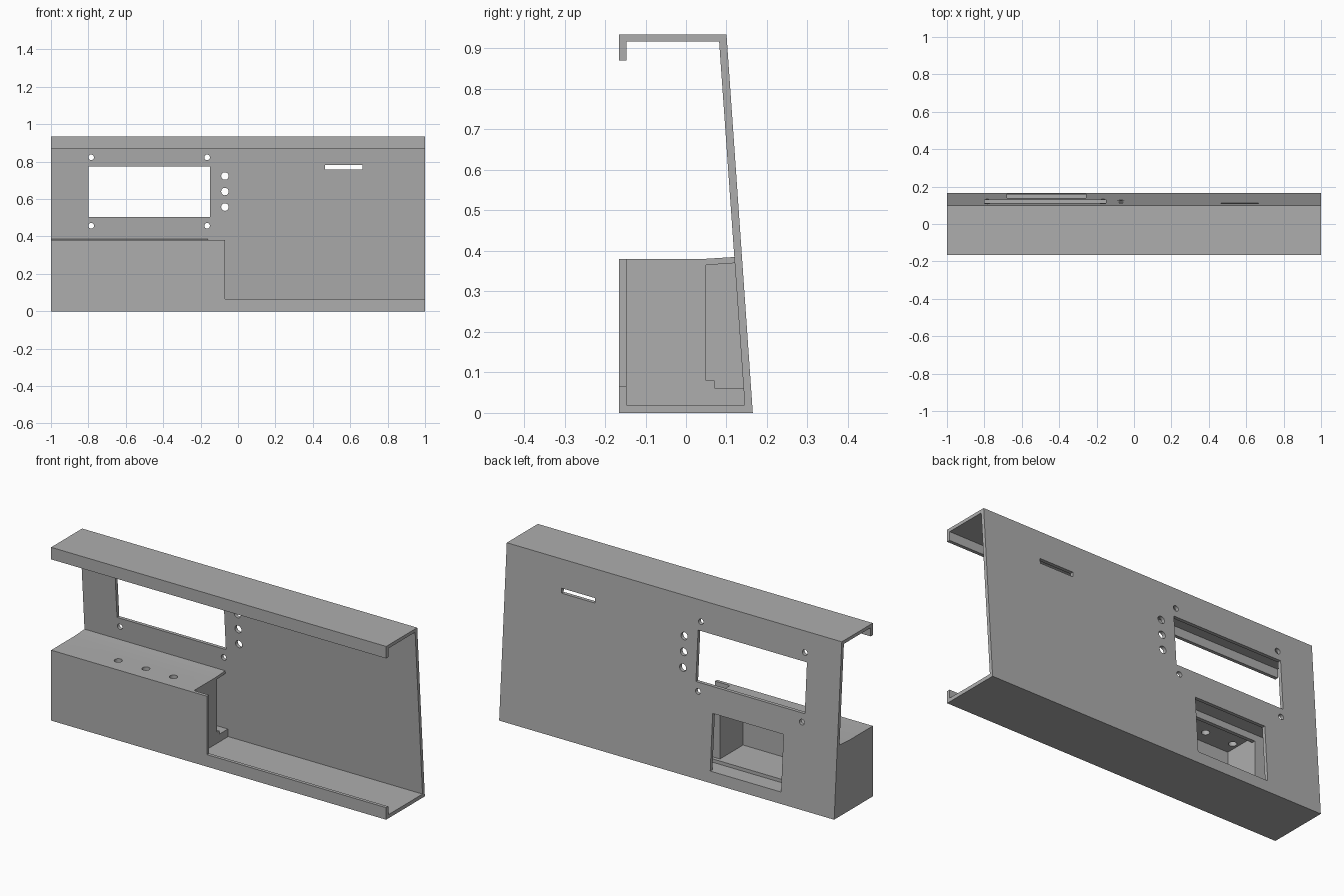
import bpy, bmesh, math
from mathutils import Matrix

cube = bpy.data.objects.get("Cube")
if cube:
    bpy.data.objects.remove(cube, do_unlink=True)

grey = bpy.data.materials.new("plain grey")
grey.use_nodes = True
grey.diffuse_color = (0.42, 0.42, 0.42, 1)
grey.node_tree.nodes["Principled BSDF"].inputs["Base Color"].default_value = (0.42, 0.42, 0.42, 1)


def finish(name, bm):
    bmesh.ops.recalc_face_normals(bm, faces=bm.faces)
    mesh = bpy.data.meshes.new(name)
    bm.to_mesh(mesh)
    bm.free()
    mesh.materials.append(grey)
    obj = bpy.data.objects.new(name, mesh)
    bpy.context.collection.objects.link(obj)
    return obj


def extrude(name, profile, x0, x1):
    """Extrude a (y, z) profile along x."""
    bm = bmesh.new()
    face = bm.faces.new([bm.verts.new((x0, y, z)) for y, z in profile])
    new = bmesh.ops.extrude_face_region(bm, geom=[face])["geom"]
    bmesh.ops.translate(bm, vec=(x1 - x0, 0, 0),
                        verts=[v for v in new if isinstance(v, bmesh.types.BMVert)])
    return finish(name, bm)


def block(name, x0, x1, y0, y1, z0, z1):
    return extrude(name, [(y0, z0), (y1, z0), (y1, z1), (y0, z1)], x0, x1)


def drill(name, centre, radius, depth, axis):
    bm = bmesh.new()
    turn = Matrix.Rotation(math.pi / 2, 4, 'X') if axis == 'Y' else Matrix()
    bmesh.ops.create_cone(bm, cap_ends=True, segments=24, radius1=radius,
                          radius2=radius, depth=depth,
                          matrix=Matrix.Translation(centre) @ turn)
    return finish(name, bm)


def combine(obj, other, operation):
    """Apply a boolean and remove the helper."""
    other.hide_render = True
    mod = obj.modifiers.new("boolean", 'BOOLEAN')
    mod.operation, mod.solver, mod.object = operation, 'EXACT', other
    bpy.context.view_layer.objects.active = obj
    bpy.ops.object.modifier_apply(modifier=mod.name)
    bpy.data.objects.remove(other, do_unlink=True)


def inner(z):
    """Depth of the leaning panel's front surface at a height."""
    return 0.145 - 0.0704 * (z - 0.02)


# Channel shell with leaning back panel and lips along the front
F, T = -0.165, -0.147
shell = extrude("channel_shell", [
    (F, 0), (0.165, 0), (0.1, 0.935), (F, 0.935), (F, 0.87), (T, 0.87),
    (T, 0.917), (inner(0.917), 0.917), (inner(0.02), 0.02),
    (T, 0.02), (T, 0.065), (F, 0.065)], -1, 1)

# Display window, slot and pocket window in the panel
for x0, x1, z0, z1 in [(-0.8, -0.15, 0.505, 0.775), (0.465, 0.665, 0.757, 0.783),
                       (-0.68, -0.257, 0.062, 0.365)]:
    combine(shell, block("window_cutter", x0, x1, 0.03, 0.3, z0, z1), 'DIFFERENCE')

# Screw holes around the display window and a column of button holes
holes = [(x, z, 0.015) for x in (-0.785, -0.165) for z in (0.457, 0.823)]
holes += [(-0.07, z, 0.02) for z in (0.557, 0.64, 0.723)]
for x, z, r in holes:
    combine(shell, drill("hole_cutter", (x, 0.12, z), r, 0.2, 'Y'), 'DIFFERENCE')

# Raised housing with a slightly lifted back edge
housing = extrude("housing", [
    (T, 0.02), (inner(0.02), 0.02), (inner(0.385), 0.385), (0.04, 0.38), (T, 0.38)], -1, -0.16)

# Passage behind the housing, open to one side
passage = extrude("passage_cutter", [
    (0.05, 0.08), (0.07, 0.08), (0.07, 0.062), (0.25, 0.062),
    (0.25, 0.37), (inner(0.37), 0.37), (0.05, 0.365)], -0.77, 0)
combine(housing, passage, 'DIFFERENCE')

# Cavity with a framed opening, and holes in its roof
combine(housing, block("cavity_cutter", -0.695, -0.238, T, 0.03, 0.08, 0.357), 'DIFFERENCE')
combine(housing, block("opening_cutter", -0.695, -0.238, 0.02, 0.06, 0.08, 0.33), 'DIFFERENCE')
for i in range(3):
    combine(housing, drill("roof_cutter", (-0.663 + i * 0.165, -0.074, 0.37), 0.02, 0.1, 'Z'),
            'DIFFERENCE')

# Front wall standing on the lower lip
front_wall = block("front_wall", -1, -0.07, F, T, 0.065, 0.38)

for obj in (shell, housing, front_wall):
    bpy.ops.object.select_all(action='DESELECT')
    obj.select_set(True)
    bpy.context.view_layer.objects.active = obj
    bpy.ops.object.shade_smooth_by_angle(angle=math.radians(30))
